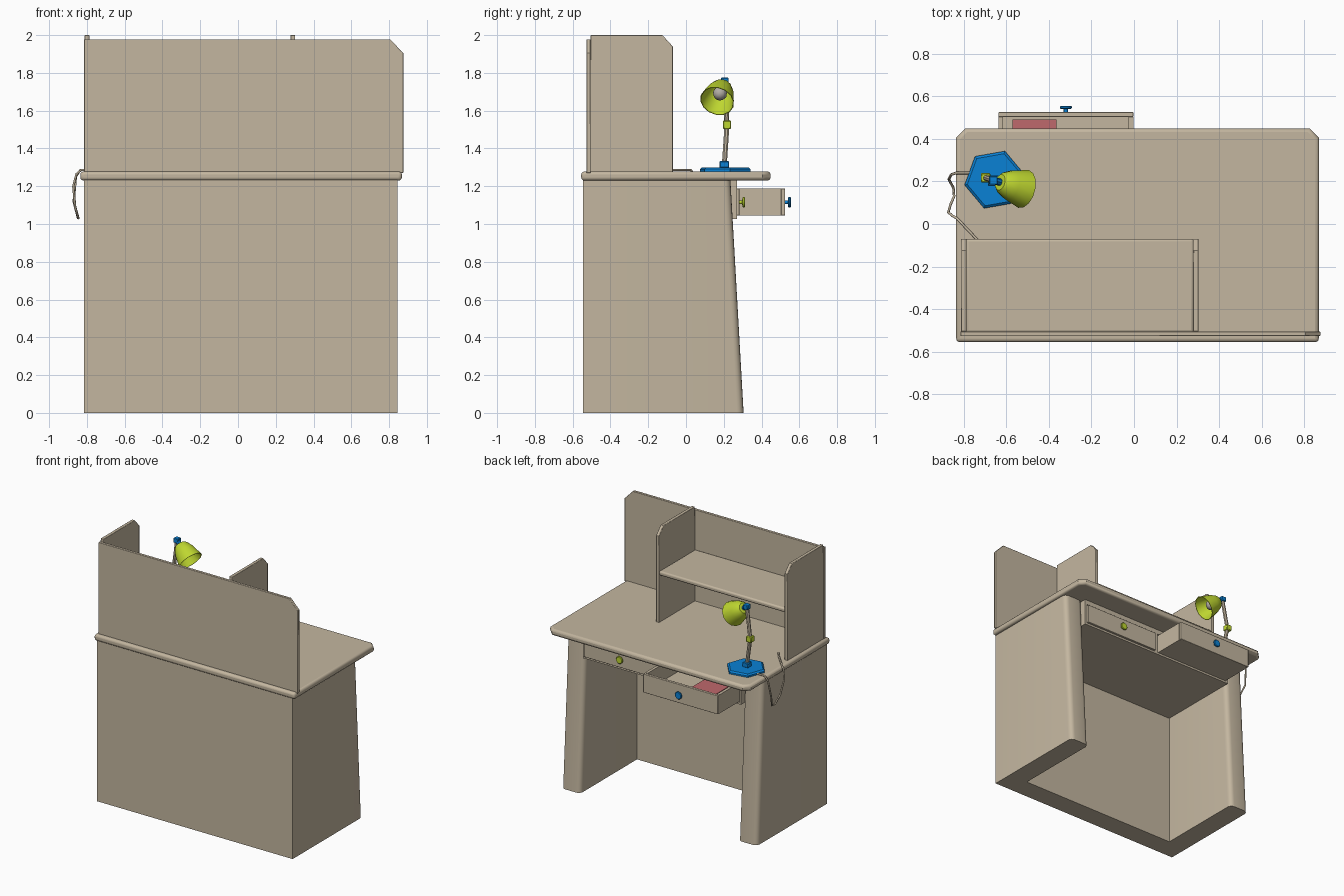
import bpy, bmesh, math
from mathutils import Vector

if "Cube" in bpy.data.objects:
    bpy.data.objects.remove(bpy.data.objects["Cube"])


def material(name, rgb):
    m = bpy.data.materials.new(name)
    m.diffuse_color = (*rgb, 1)
    m.use_nodes = True
    m.node_tree.nodes["Principled BSDF"].inputs["Base Color"].default_value = m.diffuse_color
    return m


TAN = material("tan_wood", (0.55, 0.47, 0.35))
BLUE = material("blue", (0.003, 0.22, 0.66))
GREEN = material("lime_green", (0.52, 0.68, 0.03))
RED = material("dusty_red", (0.52, 0.14, 0.15))
GREY = material("bulb_grey", (0.45, 0.42, 0.38))


def finish(name, bm, mat, bevel=0, segs=2, smooth=35):
    bmesh.ops.recalc_face_normals(bm, faces=bm.faces)
    me = bpy.data.meshes.new(name)
    bm.to_mesh(me)
    bm.free()
    ob = bpy.data.objects.new(name, me)
    bpy.context.collection.objects.link(ob)
    me.materials.append(mat)
    if bevel:
        b = ob.modifiers.new("bevel", 'BEVEL')
        b.width, b.segments, b.limit_method = bevel, segs, 'ANGLE'
        b.angle_limit = math.radians(50)
    if smooth:
        bpy.ops.object.select_all(action='DESELECT')
        ob.select_set(True)
        bpy.context.view_layer.objects.active = ob
        bpy.ops.object.shade_smooth_by_angle(angle=math.radians(smooth))
    return ob


def loft(name, rings, mat, caps=True, **kw):
    """Skin a list of equally long point rings."""
    bm = bmesh.new()
    vs = [[bm.verts.new(p) for p in r] for r in rings]
    n = len(vs[0])
    for a, b in zip(vs, vs[1:]):
        for i in range(n):
            bm.faces.new((a[i], a[(i + 1) % n], b[(i + 1) % n], b[i]))
    if caps:
        bm.faces.new(vs[0])
        bm.faces.new(vs[-1])
    return finish(name, bm, mat, **kw)


def box(name, x0, x1, y0, y1, z0, z1, mat=TAN, **kw):
    rings = [[(x0, y0, z), (x1, y0, z), (x1, y1, z), (x0, y1, z)] for z in (z0, z1)]
    return loft(name, rings, mat, **kw)


def lathe(name, start, direction, profile, mat, sides=12, closed=False, **kw):
    """Revolve (distance, radius) pairs around an axis."""
    q = Vector(direction).normalized().to_track_quat('Z', 'Y')
    rings = []
    for d, r in profile:
        rings.append([Vector(start) + q @ Vector((r * math.cos(2 * math.pi * i / sides),
                      r * math.sin(2 * math.pi * i / sides), d)) for i in range(sides)])
    if closed:
        rings.append(rings[0])
    return loft(name, rings, mat, **kw)


# U-shaped desk base with rounded, leaning leg ends
def leg_end(xa, xb, y, r=0.035):
    s = 1 if xb > xa else -1
    arc = [math.radians(22.5 * k) for k in range(5)]
    left = [(xa + s * r * (1 - math.cos(a)), y - r + r * math.sin(a)) for a in arc]
    right = [(xb - s * r * (1 - math.cos(a)), y - r + r * math.sin(a)) for a in reversed(arc)]
    return left + right


def base_outline(z, y):
    pts = [(-0.815, -0.545), (0.845, -0.545)] + leg_end(0.845, 0.685, y)
    pts += [(0.685, -0.385), (-0.655, -0.385)] + leg_end(-0.655, -0.815, y)
    return [(a, b, z) for a, b in pts]


loft("desk_base", [base_outline(0, 0.305), base_outline(1.235, 0.235)], TAN)

# Desktop with clipped corners on the sitting side
top = [(-0.835, -0.555), (0.868, -0.555), (0.868, 0.405), (0.825, 0.448), (-0.792, 0.448), (-0.835, 0.405)]
loft("desktop", [[(x, y, z) for x, y in top] for z in (1.23, 1.278)], TAN, bevel=0.017, segs=3)

# Hutch: back panel, two side panels, shelf
back = [(-0.815, 1.27), (0.875, 1.27), (0.875, 1.905), (0.805, 1.978), (-0.815, 1.978)]
loft("hutch_back", [[(x, y, z) for x, z in back] for y in (-0.527, -0.505)], TAN, bevel=0.003)
side = [(-0.51, 1.27), (-0.07, 1.27), (-0.07, 1.94), (-0.125, 2.0), (-0.505, 2.0)]
for tag, x0 in (("left", -0.812), ("right", 0.278)):
    loft("hutch_side_" + tag, [[(x, y, z) for y, z in side] for x in (x0, x0 + 0.025)], TAN, bevel=0.003)
box("hutch_shelf", -0.79, 0.28, -0.51, -0.07, 1.638, 1.672, bevel=0.012, segs=3)

# Drawer case under the desktop
box("case_bottom", -0.656, 0.686, -0.39, 0.27, 1.027, 1.042)
for i, x in enumerate((-0.656, 0.003, 0.671)):
    w = 0.024 if i == 1 else 0.015
    box("case_wall_%d" % i, x, x + w, -0.385, 0.27, 1.04, 1.235)
box("case_top_rail", -0.656, 0.686, 0.2, 0.27, 1.195, 1.235)


# Drawers, one closed and one pulled out, each with a knob
def drawer(tag, x0, x1, yf, knob_mat):
    yb, z0, z1, t = yf - 0.53, 1.045, 1.188, 0.022
    box(tag + "_floor", x0 + 0.01, x1 - 0.01, yb + 0.01, yf - 0.01, z0, z0 + 0.015)
    box(tag + "_front", x0, x1, yf - t, yf, z0, z1, bevel=0.003)
    box(tag + "_back", x0, x1, yb, yb + t, z0, z1)
    box(tag + "_wall_a", x0, x0 + t, yb + t, yf - t, z0, z1)
    box(tag + "_wall_b", x1 - t, x1, yb + t, yf - t, z0, z1)
    prof = [(0, 0.01), (0.016, 0.01), (0.018, 0.024), (0.022, 0.028), (0.028, 0.028), (0.032, 0.024)]
    lathe(tag + "_knob", ((x0 + x1) / 2, yf - 0.002, 1.115), (0, 1, 0), prof, knob_mat)


drawer("open_drawer", -0.637, -0.003, 0.525, BLUE)
drawer("closed_drawer", 0.033, 0.667, 0.283, GREEN)
box("book", -0.57, -0.365, 0.2, 0.49, 1.06, 1.155, RED)

# Lamp: hexagonal foot, jointed arm
foot_c = Vector((-0.655, 0.208, 0))


def hexagon(r, z):
    return [(foot_c.x + r * math.cos(math.radians(10 + 60 * k)),
             foot_c.y + r * math.sin(math.radians(10 + 60 * k)), z) for k in range(6)]


loft("lamp_foot", [hexagon(0.143, 1.278), hexagon(0.143, 1.29), hexagon(0.13, 1.3)], BLUE, smooth=0)
J0, J1, J2 = Vector((-0.66, 0.203, 1.315)), Vector((-0.697, 0.217, 1.525)), Vector((-0.66, 0.205, 1.757))


def joint(name, c, s, h, mat):
    box(name, c.x - s, c.x + s, c.y - s, c.y + s, c.z - h, c.z + h, mat, bevel=0.004, segs=1)


joint("lamp_joint_low", J0, 0.025, 0.018, BLUE)
joint("lamp_joint_mid", J1, 0.022, 0.022, GREEN)
joint("lamp_joint_top", J2, 0.02, 0.018, BLUE)
for name, a, b in (("lamp_arm_low", J0, J1), ("lamp_arm_high", J1, J2)):
    lathe(name, a, b - a, [(0, 0.014), ((b - a).length, 0.014)], TAN, sides=8)

# Lamp shade (open shell) and bulb
aim = Vector((0.14, -0.04, -0.105)).normalized()
lathe("lamp_neck", J2, aim, [(0, 0.017), (0.05, 0.017)], BLUE, sides=8)
shell = [(0.04, 0.002), (0.04, 0.038), (0.055, 0.052), (0.10, 0.072), (0.182, 0.092),
         (0.182, 0.088), (0.10, 0.068), (0.058, 0.048), (0.046, 0.034), (0.046, 0.002)]
lathe("lamp_shade", J2, aim, shell, GREEN, sides=14, closed=True, caps=False)
bulb = [(0.045, 0.016), (0.075, 0.018), (0.095, 0.034), (0.115, 0.038), (0.135, 0.03), (0.147, 0.012)]
lathe("lamp_bulb", J2, aim, bulb, GREY)

# Power cable looping over the desk edge
cable = [(-0.76, 0.24, 1.286), (-0.835, 0.24, 1.286), (-0.858, 0.232, 1.25), (-0.87, 0.21, 1.12),
         (-0.848, 0.17, 1.035), (-0.845, 0.13, 1.03), (-0.862, 0.09, 1.09), (-0.872, 0.055, 1.2),
         (-0.855, 0.04, 1.265), (-0.83, 0.025, 1.286), (-0.74, -0.07, 1.286), (-0.7, -0.12, 1.286)]
cu = bpy.data.curves.new("lamp_cable", 'CURVE')
cu.dimensions, cu.bevel_depth, cu.bevel_resolution, cu.use_fill_caps = '3D', 0.0065, 1, True
sp = cu.splines.new('POLY')
sp.points.add(len(cable) - 1)
for p, c in zip(sp.points, cable):
    p.co = (*c, 1)
cu.materials.append(TAN)
bpy.context.collection.objects.link(bpy.data.objects.new("lamp_cable", cu))
